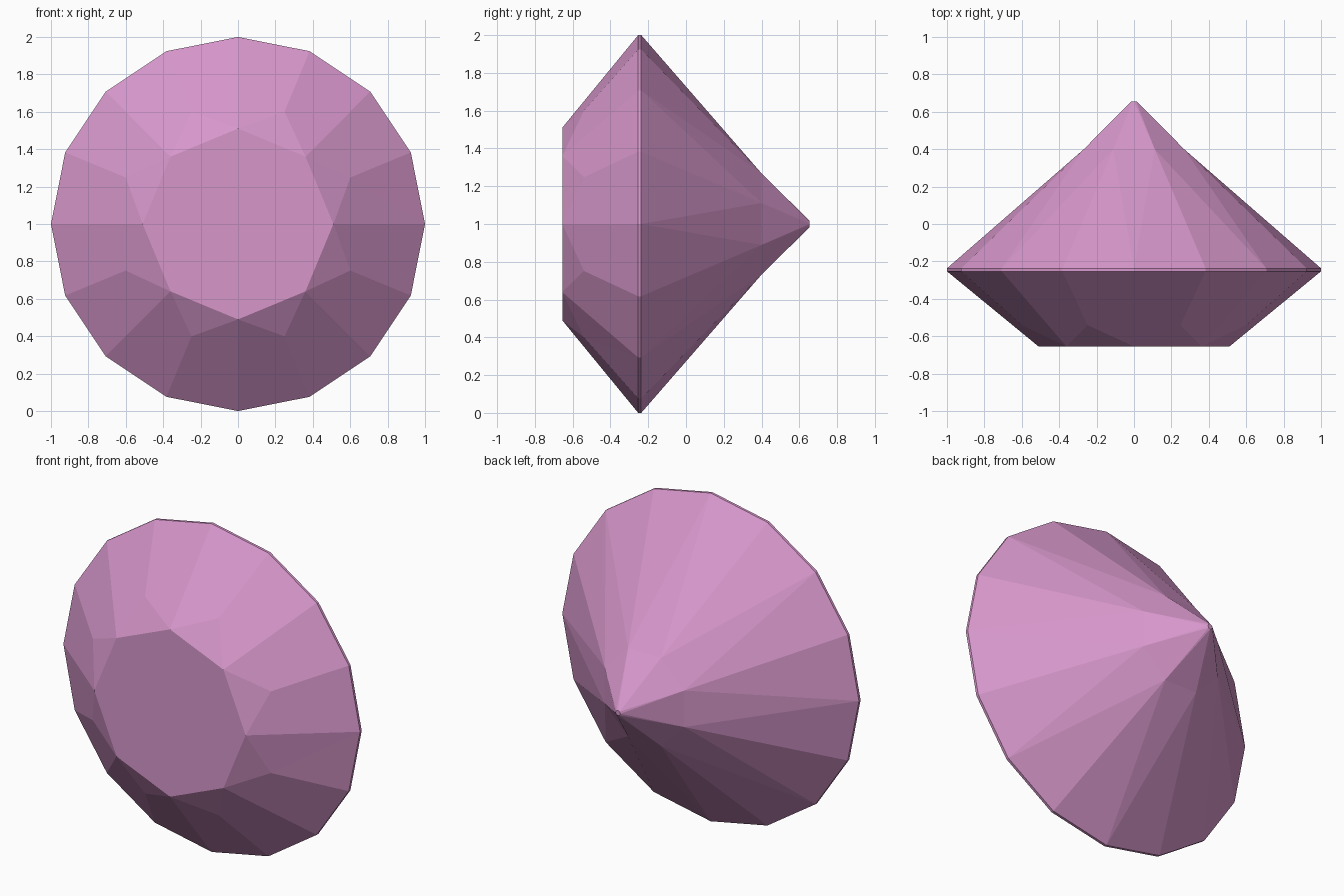
import bpy, bmesh
from math import sin, cos, pi

if "Cube" in bpy.data.objects:
    bpy.data.objects.remove(bpy.data.objects["Cube"])

bm = bmesh.new()


def ring(count, radius, y, offset=0.0):
    """Ring of vertices around the y axis, starting at the top."""
    return [bm.verts.new((radius * sin(2 * pi * i / count + offset), y,
                          1 + radius * cos(2 * pi * i / count + offset)))
            for i in range(count)]


half = pi / 8
table = ring(8, 0.51, -0.655)
star = ring(8, 0.65, -0.54, half)
girdle_front = ring(16, 1.0, -0.253)
girdle_back = ring(16, 1.0, -0.237)
pavilion = ring(8, 0.29, 0.40, half)
culet = ring(8, 0.016, 0.655)


def face(*verts):
    bm.faces.new(verts)


# Flat table and tiny culet
face(*table)
face(*culet)

for i in range(8):
    j, g, h, k = (i + 1) % 8, 2 * i, 2 * i + 1, (2 * i + 2) % 16
    # Crown: star facet, split kite halves, upper girdle facets
    face(table[i], table[j], star[i])
    face(table[i], star[i], girdle_front[g])
    face(table[j], girdle_front[k], star[i])
    face(star[i], girdle_front[h], girdle_front[g])
    face(star[i], girdle_front[k], girdle_front[h])
    # Pavilion: lower girdle facets, main facet, tip facets
    face(pavilion[i], girdle_back[g], girdle_back[h])
    face(pavilion[i], girdle_back[h], girdle_back[k])
    face(pavilion[i], girdle_back[k], pavilion[j])
    face(pavilion[i], pavilion[j], culet[j])
    face(culet[i], pavilion[i], culet[j])

# Thin girdle band
for i in range(16):
    j = (i + 1) % 16
    face(girdle_front[i], girdle_front[j], girdle_back[j], girdle_back[i])

bmesh.ops.recalc_face_normals(bm, faces=bm.faces[:])
mesh = bpy.data.meshes.new("cut_gem")
bm.to_mesh(mesh)
bm.free()

gem = bpy.data.objects.new("cut_gem", mesh)
bpy.context.collection.objects.link(gem)
pink = bpy.data.materials.new("pink_gem")
pink.diffuse_color = (0.68, 0.31, 0.60, 1)
pink.use_nodes = True
pink.node_tree.nodes["Principled BSDF"].inputs["Base Color"].default_value = pink.diffuse_color
mesh.materials.append(pink)
